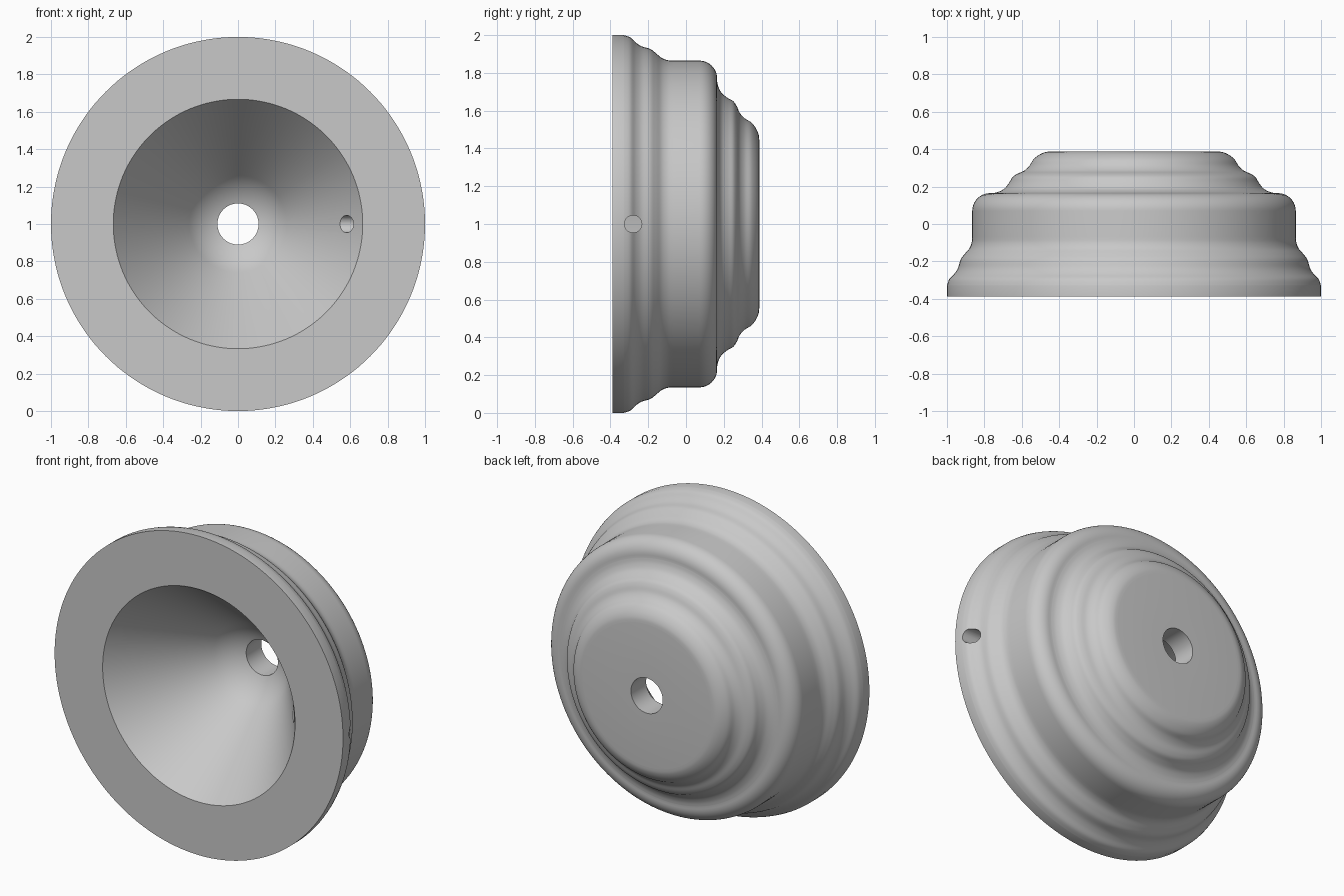
import bpy, bmesh, math
from mathutils import Vector

if "Cube" in bpy.data.objects:
    bpy.data.objects.remove(bpy.data.objects["Cube"], do_unlink=True)

SEGMENTS = 144
HALF_DEPTH = 0.388
BORE = 0.11

grey = bpy.data.materials.new("plain grey")
grey.use_nodes = True
grey.diffuse_color = (0.58, 0.58, 0.58, 1)
grey.node_tree.nodes["Principled BSDF"].inputs["Base Color"].default_value = grey.diffuse_color


def smooth_path(points, steps=5):
    """Catmull-Rom curve through (depth, radius) points."""
    p = [Vector(q) for q in points]
    p = [p[0]] + p + [p[-1]]
    out = []
    for a, b, c, d in zip(p, p[1:], p[2:], p[3:]):
        for i in range(steps):
            t = i / steps
            out.append(0.5 * (2 * b + (c - a) * t + (2 * a - 5 * b + 4 * c - d) * t ** 2
                              + (3 * b - a - 3 * c + d) * t ** 3))
    return out + [p[-1]]


def arc(center, radius, start, end, steps=10):
    """Arc in the (depth, radius) plane, angles in degrees."""
    angles = [math.radians(start + (end - start) * i / steps) for i in range(steps + 1)]
    return [Vector((center[0] + radius * math.cos(a), center[1] + radius * math.sin(a))) for a in angles]


# Outer moulding: front ogee, rounded drum shoulder, rear ogee
front_ogee = smooth_path([(-0.33, 1.0), (-0.295, 0.988), (-0.265, 0.96), (-0.235, 0.941),
                          (-0.19, 0.927), (-0.16, 0.905), (-0.13, 0.88), (-0.10, 0.868),
                          (-0.07, 0.865)])
shoulder = arc((0.07, 0.77), 0.095, 90, 0)
rear_ogee = smooth_path([(0.165, 0.755), (0.172, 0.725), (0.19, 0.692), (0.22, 0.668),
                         (0.25, 0.65), (0.268, 0.625), (0.285, 0.588), (0.31, 0.56),
                         (0.345, 0.538), (0.37, 0.507), (0.384, 0.475), (HALF_DEPTH, 0.445)])

# Inner bowl: straight cone running tangentially into a rounded bottom
slope = math.radians(52)
bowl_radius, cone_end = 0.33, 0.13
bowl_center = cone_end - bowl_radius * math.cos(slope)
bowl = arc((bowl_center, 0), bowl_radius, 52, math.degrees(math.asin(BORE / bowl_radius)))

profile = [Vector((-HALF_DEPTH, 1.0))] + front_ogee + shoulder + rear_ogee
profile += [Vector((HALF_DEPTH, BORE))] + bowl[::-1] + [Vector((-HALF_DEPTH, 0.667))]

# Lathe the closed profile around the front-to-back axis
bm = bmesh.new()
rings = []
for s in range(SEGMENTS):
    a = math.tau * s / SEGMENTS
    rings.append([bm.verts.new((r * math.cos(a), y, 1 + r * math.sin(a))) for y, r in profile])
n = len(profile)
for s in range(SEGMENTS):
    here, there = rings[s], rings[(s + 1) % SEGMENTS]
    for i in range(n):
        j = (i + 1) % n
        bm.faces.new((here[i], here[j], there[j], there[i]))
bmesh.ops.recalc_face_normals(bm, faces=bm.faces)
mesh = bpy.data.meshes.new("stepped_cup")
bm.to_mesh(mesh)
bm.free()
mesh.materials.append(grey)
cup = bpy.data.objects.new("stepped_cup", mesh)
bpy.context.collection.objects.link(cup)

# Small radial hole through the left rim
bpy.ops.mesh.primitive_cylinder_add(vertices=32, radius=0.046, depth=0.8,
                                    location=(0.8, -0.28, 1), rotation=(0, math.pi / 2, 0))
cutter = bpy.context.object
cutter.name = "side_hole_cutter"
cutter.data.materials.append(grey)
cutter.hide_render = True

bpy.ops.object.select_all(action="DESELECT")
cup.select_set(True)
bpy.context.view_layer.objects.active = cup
cut = cup.modifiers.new("side_hole", "BOOLEAN")
cut.operation = "DIFFERENCE"
cut.solver = "EXACT"
cut.object = cutter
bpy.ops.object.modifier_apply(modifier=cut.name)
bpy.data.objects.remove(cutter, do_unlink=True)

bpy.ops.object.shade_smooth_by_angle(angle=math.radians(30))
